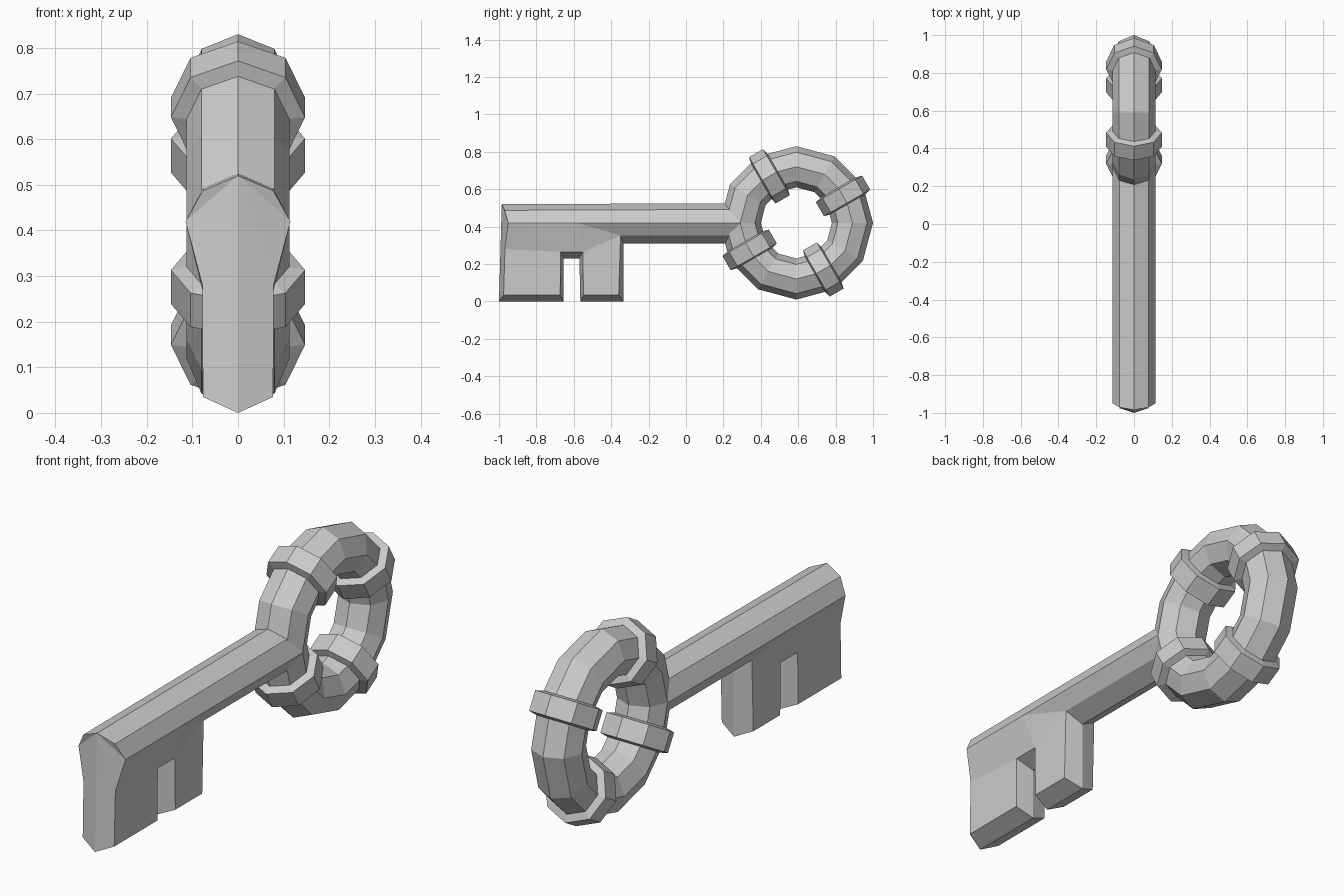
import bpy, bmesh
from math import sin, cos, pi, radians
from mathutils import Matrix, Vector

if "Cube" in bpy.data.objects:
    bpy.data.objects.remove(bpy.data.objects["Cube"])

CY, CZ = 0.59, 0.42   # centre of the bow


def make(name, verts, faces):
    me = bpy.data.meshes.new(name)
    me.from_pydata(verts, [], faces)
    bm = bmesh.new()
    bm.from_mesh(me)
    bmesh.ops.remove_doubles(bm, verts=bm.verts, dist=0.0001)
    bmesh.ops.recalc_face_normals(bm, faces=bm.faces)
    bm.to_mesh(me)
    bm.free()
    ob = bpy.data.objects.new(name, me)
    bpy.context.collection.objects.link(ob)
    return ob


def grid_faces(n, m):
    return [(i * m + j, i * m + (j + 1) % m,
             (i + 1) % n * m + (j + 1) % m, (i + 1) % n * m + j)
            for i in range(n) for j in range(m)]


# Bow: 12-segment ring with an octagonal tube
verts = []
for i in range(12):
    a = i * pi / 6
    for j in range(8):
        b = j * pi / 4
        r = 0.30 + 0.11 * cos(b)
        verts.append((0.113 * sin(b), CY + r * cos(a), CZ + r * sin(a)))
make("bow_ring", verts, grid_faces(12, 8))

# Collars: tapered octagonal bands around the tube
section = [(-0.054, 0.10), (-0.043, 0.147), (0.043, 0.147), (0.054, 0.10)]
for k, deg in enumerate((30, 120, 210, 300)):
    a = radians(deg)
    out, tan = Vector((0, cos(a), sin(a))), Vector((0, -sin(a), cos(a)))
    centre = Vector((0, CY, CZ)) + out * 0.288
    verts = []
    for w, r in section:
        for j in range(8):
            b = j * pi / 4
            verts.append(centre + tan * w + out * r * cos(b) * 0.97
                         + Vector((r * sin(b), 0, 0)))
    make(f"collar_{k + 1}", verts, grid_faces(4, 8))

# Shaft and bit: centre ridge outline, inset outline, and widest side line
ridge = [(-0.985, 0.52), (-1, 0), (-0.655, 0), (-0.655, 0.23), (-0.57, 0.23),
         (-0.565, 0), (-0.335, 0), (-0.335, 0.31), (0.29, 0.31), (0.29, 0.525)]
inset = [(-0.97, 0.487), (-0.975, 0.035), (-0.673, 0.035), (-0.67, 0.265),
         (-0.552, 0.265), (-0.548, 0.035), (-0.36, 0.035), (-0.35, 0.353),
         (0.29, 0.353), (0.29, 0.492)]
side = [(-0.95, 0.42), (-0.58, 0.42), (0.29, 0.42)]
verts, faces = [], []
for s in (1, -1):
    o = len(verts)
    verts += [(0, y, z) for y, z in ridge]
    verts += [(0.077 * s, y, z) for y, z in inset]
    verts += [(0.115 * s, y, z) for y, z in side]
    verts += [(0.078 * s, -0.968, 0.28)]
    R, I, M, B = range(0, 10), range(10, 20), range(20, 23), 23
    half = [(R[k], R[k + 1], I[k + 1], I[k]) for k in range(1, 8)]
    half += [(R[9], R[0], I[0], I[9]),
             (R[0], R[1], I[1], B), (R[0], B, M[0]), (R[0], M[0], I[0]),
             (R[8], R[9], I[9], M[2], I[8]),
             (I[0], M[0], M[1], M[2], I[9]),
             (B, I[1], I[2], I[3]), (M[0], B, I[3]), (M[0], I[3], M[1]),
             (M[1], I[3], I[4]), (M[1], I[4], I[7]),
             (I[4], I[5], I[6], I[7]), (M[1], I[7], I[8], M[2])]
    faces += [tuple(o + v for v in f) for f in half]
make("shaft_and_bit", verts, faces)
